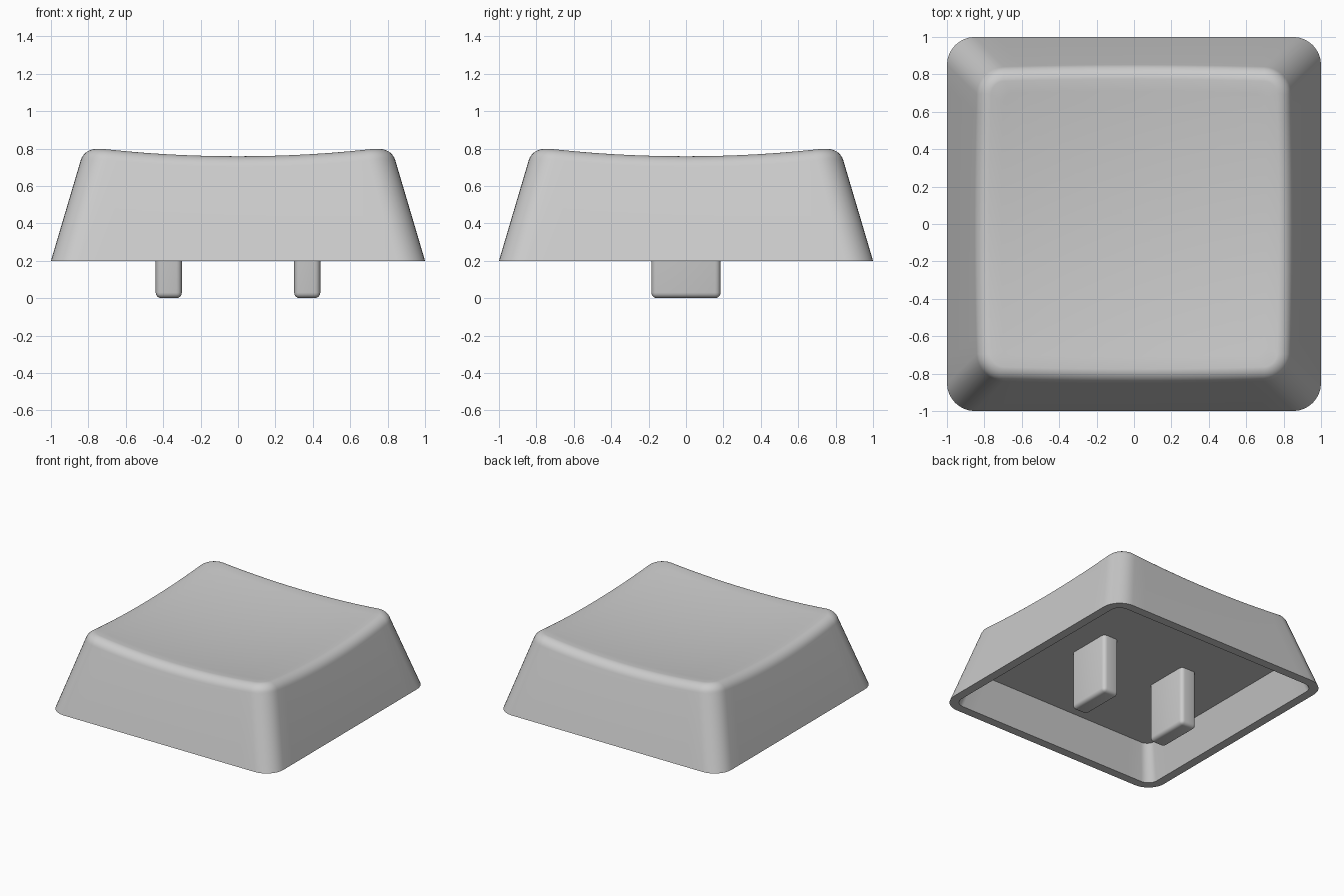
import bpy, bmesh, math

if "Cube" in bpy.data.objects:
    bpy.data.objects.remove(bpy.data.objects["Cube"])

BASE_Z = 0.2          # open lower edge of the cap
CEILING_Z = 0.47      # flat underside inside the cap
SLOPE = 0.296         # inward lean of the walls per unit height
FILLET = 0.08         # rounding between walls and dished top

plastic = bpy.data.materials.new("grey plastic")
plastic.diffuse_color = (0.6, 0.6, 0.6, 1)
plastic.use_nodes = True
plastic.node_tree.nodes["Principled BSDF"].inputs["Base Color"].default_value = plastic.diffuse_color


def dish(x, y):
    """Height of the shallow bowl on top."""
    return 0.714 + 0.075 * (x * x + y * y)


def outline():
    """Rounded square as (corner-centre direction, arc normal) pairs."""
    pts = []
    arc, edge = 8, 14
    for q in range(4):
        a0 = q * math.pi / 2
        c = a0 + math.pi / 4
        cx, cy = math.copysign(1, math.cos(c)), math.copysign(1, math.sin(c))
        for i in range(arc + 1):
            a = a0 + math.pi / 2 * i / arc
            pts.append((cx, cy, math.cos(a), math.sin(a)))
        # straight edge to the next corner
        nx, ny = -cy, cx
        a = a0 + math.pi / 2
        for i in range(1, edge):
            t = i / edge
            pts.append((cx + (nx - cx) * t, cy + (ny - cy) * t, math.cos(a), math.sin(a)))
    return pts


OUTLINE = outline()


def place(p, half, radius):
    return ((half - radius) * p[0] + radius * p[2],
            (half - radius) * p[1] + radius * p[3])


def level_ring(half, radius, z):
    return [(*place(p, half, radius), z) for p in OUTLINE]


def rim_ring(inset, drop):
    """Ring that follows the dished top edge, lowered and moved inward."""
    ring = []
    for p in OUTLINE:
        x, y = place(p, 0.77, 0.07)
        top = dish(x, y)
        wall_z = top - FILLET * (1 - math.sin(LEAN))
        half = 1 - SLOPE * (wall_z - BASE_Z) - inset
        ring.append((*place(p, half, 0.145 - inset), top - drop))
    return ring


LEAN = math.atan(SLOPE)
depth = CEILING_Z - BASE_Z

# Cap: ceiling, inner wall, lower edge, outer wall, fillet, dished top
rings = [level_ring(0.93 - SLOPE * depth, 0.07, CEILING_Z),
         level_ring(0.93, 0.08, BASE_Z),
         level_ring(1.0, 0.15, BASE_Z)]
for i in range(9):
    a = LEAN + (math.pi / 2 - LEAN) * i / 8
    rings.append(rim_ring(FILLET * (math.cos(LEAN) - math.cos(a)),
                          FILLET * (1 - math.sin(a))))
last = rings[-1]
for i in range(1, 12):
    s = 1 - i / 12
    rings.append([(x * s, y * s, dish(x * s, y * s)) for x, y, z in last])

bm = bmesh.new()
loops = [[bm.verts.new(co) for co in ring] for ring in rings]
n = len(OUTLINE)
for lo, hi in zip(loops, loops[1:]):
    for i in range(n):
        j = (i + 1) % n
        bm.faces.new((lo[i], lo[j], hi[j], hi[i]))
bm.faces.new(loops[0])
centre = bm.verts.new((0, 0, dish(0, 0)))
for i in range(n):
    bm.faces.new((loops[-1][i], loops[-1][(i + 1) % n], centre))
bmesh.ops.recalc_face_normals(bm, faces=bm.faces)


def finish(bm, name):
    mesh = bpy.data.meshes.new(name)
    bm.to_mesh(mesh)
    bm.free()
    mesh.materials.append(plastic)
    obj = bpy.data.objects.new(name, mesh)
    bpy.context.collection.objects.link(obj)
    bpy.ops.object.select_all(action='DESELECT')
    obj.select_set(True)
    bpy.context.view_layer.objects.active = obj
    bpy.ops.object.shade_smooth_by_angle(angle=math.radians(30))
    return obj


finish(bm, "cap")

# Two rounded mounting prongs under the cap
for side, name in ((-1, "left_prong"), (1, "right_prong")):
    bm = bmesh.new()
    bmesh.ops.create_cube(bm, size=1)
    for v in bm.verts:
        v.co = (side * 0.37 + v.co.x * 0.14, v.co.y * 0.37, (v.co.z + 0.5) * 0.49)
    edges = [e for e in bm.edges if min(v.co.z for v in e.verts) < 0.1]
    bmesh.ops.bevel(bm, geom=edges, offset=0.03, segments=4, profile=0.5, affect='EDGES')
    finish(bm, name)
